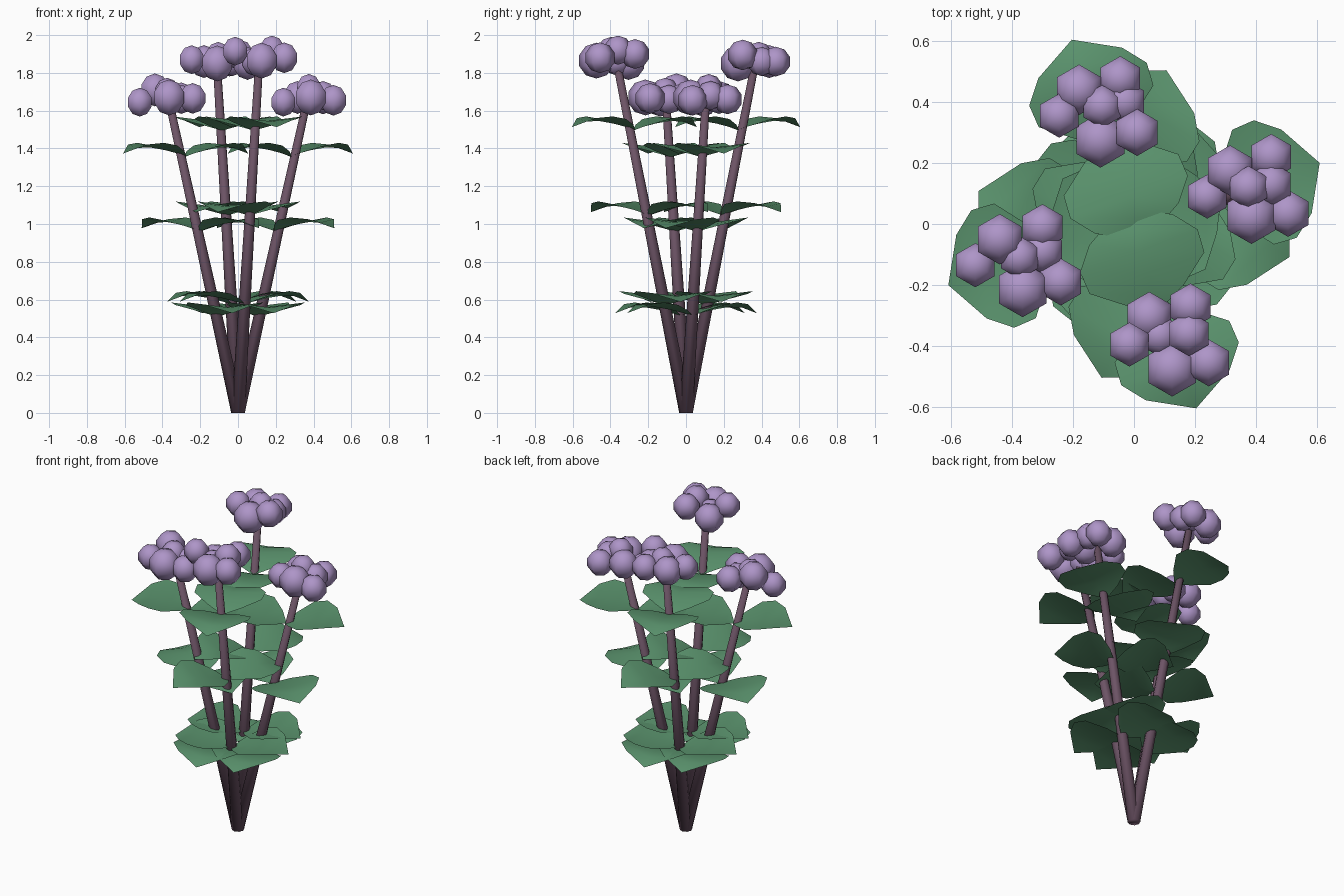
import bpy, bmesh, math
from mathutils import Matrix, Vector

if "Cube" in bpy.data.objects:
    bpy.data.objects.remove(bpy.data.objects["Cube"])


def material(name, rgb):
    m = bpy.data.materials.new(name)
    lin = [(c / 255 / 12.92) if c < 11 else ((c / 255 + 0.055) / 1.055) ** 2.4 for c in rgb]
    m.diffuse_color = (*lin, 1)
    m.use_nodes = True
    m.node_tree.nodes["Principled BSDF"].inputs["Base Color"].default_value = m.diffuse_color
    return m


LEAF = material("leaf green", (91, 148, 110))
STEM = material("stem brown purple", (108, 83, 101))
PETAL = material("blossom lilac", (174, 149, 200))


def finish(bm, name, mat):
    me = bpy.data.meshes.new(name)
    bm.to_mesh(me)
    bm.free()
    me.materials.append(mat)
    for p in me.polygons:
        p.use_smooth = True
    ob = bpy.data.objects.new(name, me)
    bpy.context.collection.objects.link(ob)
    return ob


# Leaf outline: fraction along length, half width, height of the midrib
LEAF_ROWS = [(0, .015, -.038), (.12, .10, -.022), (.34, .2, -.003),
             (.56, .205, .010), (.77, .146, .008), (1, 0, -.022)]
LEAF_LEN, FOLD = 0.352, 0.024


def add_leaf(bm, origin, angle):
    rot = Matrix.Rotation(angle, 3, 'Z')
    rows = []
    for t, w, h in LEAF_ROWS:
        cols = [0] if w == 0 else [-1, 0, 1]
        rows.append([bm.verts.new(origin + rot @ Vector(
            (t * LEAF_LEN, s * w, h + abs(s) * FOLD * w / .2))) for s in cols])
    for a, b in zip(rows, rows[1:]):
        if len(b) == 1:
            bm.faces.new((a[1], a[0], b[0]))
            bm.faces.new((a[2], a[1], b[0]))
        else:
            for i in range(2):
                bm.faces.new((a[i], b[i], b[i + 1], a[i + 1]))
    bmesh.ops.recalc_face_normals(bm, faces=[])


def add_stem(bm, top, r0=.036, r1=.021, n=8):
    rings = []
    for c, r in ((Vector((0, 0, 0)), r0), (top, r1)):
        rings.append([bm.verts.new(c + Vector((r * math.cos(k * math.tau / n),
                                               r * math.sin(k * math.tau / n), 0)))
                      for k in range(n)])
    a, b = rings
    for k in range(n):
        j = (k + 1) % n
        bm.faces.new((a[k], a[j], b[j], b[k]))
    bm.faces.new(a[::-1])
    bm.faces.new(b)


# Blossom centres for each head, sharing one set of radii
RADII = [.087, .079, .076, .074, .077, .095, .081]
RIGHT = [(.315, .175, 1.67), (.45, .22, 1.66), (.24, .09, 1.645), (.375, .12, 1.72),
         (.45, .13, 1.68), (.385, .025, 1.67), (.505, .035, 1.655)]
BACK = [(-.18, .44, 1.86), (-.045, .475, 1.86), (-.245, .355, 1.87), (-.105, .385, 1.89),
        (-.03, .40, 1.86), (-.11, .275, 1.85), (.01, .30, 1.895)]
LEFT = [(-.44, -.05, 1.71), (-.30, -.01, 1.67), (-.52, -.135, 1.645), (-.375, -.11, 1.70),
        (-.30, -.09, 1.66), (-.365, -.215, 1.67), (-.24, -.19, 1.665)]
FRONT = [(.05, -.305, 1.85), (.185, -.27, 1.90), (-.015, -.395, 1.915), (.085, -.365, 1.86),
         (.18, -.36, 1.92), (.125, -.475, 1.865), (.245, -.455, 1.88)]

SHORT = (Vector((.365, .105, 1.65)), (.55, 1.0, 1.395))
TALL = (Vector((.36, .11, 1.82)), (.61, 1.085, 1.535))

for i, (name, (top, tiers), head) in enumerate((
        ("right", SHORT, RIGHT), ("back", TALL, BACK),
        ("left", SHORT, LEFT), ("front", TALL, FRONT))):
    turn = Matrix.Rotation(i * math.pi / 2, 3, 'Z')
    tip = turn @ top
    # leaning tapered stem
    bm = bmesh.new()
    add_stem(bm, tip)
    finish(bm, name + "_stem", STEM)
    # three tiers of opposite leaf pairs, set slightly inside the stem line
    bm = bmesh.new()
    for z, deg in zip(tiers, (-77, -28, 20)):
        at = tip * (z / tip.z)
        at.x *= .9
        at.y *= .9
        for flip in (0, 180):
            add_leaf(bm, at, math.radians(deg + flip + 90 * i))
    finish(bm, name + "_leaves", LEAF)
    # cluster of round blossoms
    bm = bmesh.new()
    for c, r in zip(head, RADII):
        bmesh.ops.create_uvsphere(bm, u_segments=6, v_segments=5, radius=r,
                                  matrix=Matrix.Translation(c))
    finish(bm, name + "_blossoms", PETAL)
